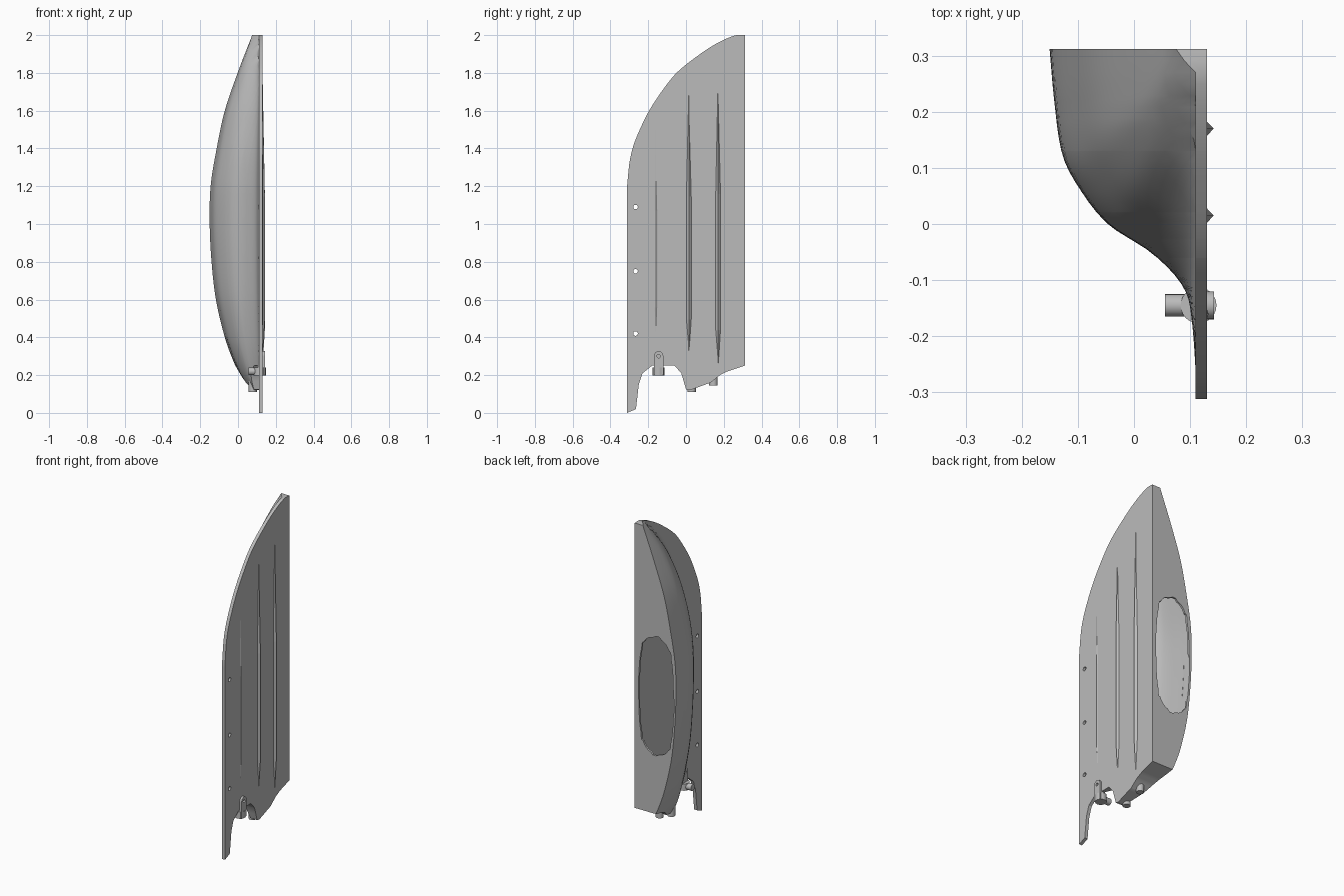
import bpy, bmesh, math
from mathutils import Matrix

if "Cube" in bpy.data.objects:
    bpy.data.objects.remove(bpy.data.objects["Cube"])

grey = bpy.data.materials.new("light grey")
grey.use_nodes = True
COLOUR = (0.5, 0.5, 0.5, 1)
grey.diffuse_color = COLOUR
grey.node_tree.nodes["Principled BSDF"].inputs["Base Color"].default_value = COLOUR

PLATE, BACK, FRONT = 0.13, 0.312, -0.312


def curve(points, v, smooth=True):
    """Interpolate a profile, with rounded or straight spans."""
    if v <= points[0][0]:
        return points[0][1]
    for i in range(len(points) - 1):
        (a, fa), (b, fb) = points[i], points[i + 1]
        if v <= b:
            u = (v - a) / (b - a)
            if not smooth:
                return fa + (fb - fa) * u
            slope = (fb - fa) / (b - a)
            p, q = points[max(i - 1, 0)], points[min(i + 2, len(points) - 1)]
            s0 = slope if i == 0 else (fb - p[1]) / (b - p[0])
            s1 = slope if i + 2 >= len(points) else (q[1] - fa) / (q[0] - a)
            h = b - a
            return ((2*u**3 - 3*u*u + 1) * fa + (u**3 - 2*u*u + u) * h * s0
                    + (3*u*u - 2*u**3) * fb + (u**3 - u*u) * h * s1)
    return points[-1][1]


# Hull profiles: top edge (y, z), bottom edge (y, z), depth by height, section
TOP = [(FRONT, 1.2), (-.30, 1.32), (-.28, 1.41), (-.24, 1.51), (-.195, 1.6),
       (-.13, 1.7), (-.05, 1.8), (.075, 1.9), (.17, 1.96), (.265, 2), (BACK, 2)]
LEAD = [(z, y) for y, z in TOP[:-1]]
BOTTOM = [(FRONT, 0), (-.265, .02), (-.25, .15), (-.23, .21), (-.18, .25),
          (-.06, .25), (-.025, .21), (0, .125), (.02, .12), (.13, .16),
          (.18, .2), (.22, .22), (BACK, .25)]
DEPTH = [(0, .02), (.12, .07), (.2, .12), (.3, .165), (.4, .2), (.6, .247),
         (.8, .27), (1, .28), (1.2, .275), (1.4, .243), (1.6, .2), (1.8, .132), (2, .055)]
SECTION = [(0, 1), (.15, .97), (.3, .92), (.385, .83), (.5, .63), (.58, .36),
           (.66, .18), (.73, .11), (1, .06)]


def hull_depth(y, z):
    t = (BACK - y) / (BACK - curve(LEAD, z))
    return max(.02, curve(DEPTH, z) * curve(SECTION, min(t, 1)))


def finish(name, bm, smooth=True):
    bmesh.ops.recalc_face_normals(bm, faces=bm.faces)
    mesh = bpy.data.meshes.new(name)
    bm.to_mesh(mesh)
    bm.free()
    mesh.materials.append(grey)
    ob = bpy.data.objects.new(name, mesh)
    bpy.context.collection.objects.link(ob)
    if smooth:
        shade(ob)
    return ob


def shade(ob):
    bpy.ops.object.select_all(action='DESELECT')
    ob.select_set(True)
    bpy.context.view_layer.objects.active = ob
    bpy.ops.object.shade_smooth_by_angle(angle=math.radians(32))


def hull_solid(name, ys, rows, wall=0, margin=0):
    """Closed body between the flat plate and the bulged skin."""
    bm = bmesh.new()
    plate, skin = [], []
    for y in ys:
        lo = curve(BOTTOM, y, False) + margin
        hi = curve(TOP, y) - margin
        zs = [lo + (hi - lo) * j / rows for j in range(rows + 1)]
        plate.append([bm.verts.new((PLATE - wall, y, z)) for z in zs])
        skin.append([bm.verts.new((min(PLATE - hull_depth(y, z) + wall,
                                       PLATE - wall - .003), y, z)) for z in zs])
    n = len(ys) - 1
    for side in (plate, skin):
        for i in range(n):
            for j in range(rows):
                bm.faces.new((side[i][j], side[i+1][j], side[i+1][j+1], side[i][j+1]))
    for i in range(n):
        for j in (0, rows):
            bm.faces.new((plate[i][j], plate[i+1][j], skin[i+1][j], skin[i][j]))
    for i in (0, n):
        for j in range(rows):
            bm.faces.new((plate[i][j], plate[i][j+1], skin[i][j+1], skin[i][j]))
    return finish(name, bm, False)


def cut(ob, cutter):
    mod = ob.modifiers.new("cut", 'BOOLEAN')
    mod.operation, mod.solver, mod.object = 'DIFFERENCE', 'EXACT', cutter
    bpy.context.view_layer.objects.active = ob
    bpy.ops.object.modifier_apply(modifier=mod.name)
    bpy.data.objects.remove(cutter)


def rod(name, centre, radius, length, axis='Z', sides=20):
    bm = bmesh.new()
    turn = {'X': Matrix.Rotation(math.pi / 2, 4, 'Y'), 'Z': Matrix()}[axis]
    bmesh.ops.create_cone(bm, cap_ends=True, segments=sides, radius1=radius,
                          radius2=radius, depth=length,
                          matrix=Matrix.Translation(centre) @ turn)
    return finish(name, bm)


def prism(name, outline, axis, start, end):
    """Extrude a flat outline along x or y."""
    bm = bmesh.new()
    place = (lambda p, d: (d, p[0], p[1])) if axis == 'X' else (lambda p, d: (p[0], d, p[1]))
    a = [bm.verts.new(place(p, start)) for p in outline]
    b = [bm.verts.new(place(p, end)) for p in outline]
    bm.faces.new(a)
    bm.faces.new(b)
    for i in range(len(a)):
        k = (i + 1) % len(a)
        bm.faces.new((a[i], a[k], b[k], b[i]))
    return finish(name, bm)


# Hull shell
ys = sorted({round(FRONT + (BACK - FRONT) * (i / 44) ** 1.5, 4) for i in range(45)}
            | {y for y, z in BOTTOM})
hull = hull_solid("hull", ys, 56)

# Hollow inside
inner = [-.07 + i * (BACK - .012 + .07) / 20 for i in range(21)]
cut(hull, hull_solid("hollow_cutter", inner, 40, .01, .06))

# Notched opening in the back wall
opening = []
for i in range(80):
    a = math.tau * i / 80
    c, s = math.cos(a), math.sin(a)
    r = 1 + (.035 if i % 10 in (0, 1) else 0)
    opening.append((-.015 + .117 * r * math.copysign(abs(c) ** .65, c),
                    .975 + .355 * r * math.copysign(abs(s) ** .65, s)))
cut(hull, prism("opening_cutter", opening, 'Y', BACK - .05, BACK + .05))

# Mounting holes along the front flange
for z in (.42, .75, 1.09):
    cut(hull, rod("hole_cutter", (.12, -.267, z), .012, .1, 'X'))
shade(hull)

# Long strakes on the flat side, tapered at both ends
for y, low, high, rise in ((-.16, .43, 1.5, .003), (.015, .33, 1.69, .012), (.17, .26, 1.76, .012)):
    bm = bmesh.new()
    rings = []
    for k, size in ((0, .1), (.12, 1), (.6, 1), (1, .05)):
        z = low + (high - low) * k
        rings.append([bm.verts.new(p) for p in (
            (PLATE - .003, y - .016 * size, z), (PLATE + rise * size, y, z),
            (PLATE - .003, y + .016 * size, z))])
    for a, b in zip(rings, rings[1:]):
        for i in range(3):
            bm.faces.new((a[i], a[(i+1) % 3], b[(i+1) % 3], b[i]))
    bm.faces.new(rings[0])
    bm.faces.new(rings[-1])
    finish("strake", bm, False)

# Bracket: rounded lug, foot block and pin
BY = -.145
lug = [(BY - .025, .2), (BY + .025, .2)] + [
    (BY + .025 * math.cos(a), .3 + .027 * math.sin(a))
    for a in (math.pi * i / 12 for i in range(13))]
lug_ob = prism("bracket_lug", lug, 'X', .105, .143)
cut(lug_ob, rod("pin_hole_cutter", (.12, BY, .3), .009, .1, 'X'))
shade(lug_ob)
rod("bracket_foot", (.115, BY, .22), .032, .042, sides=24)
rod("bracket_pin", (.09, BY, .22), .02, .07, 'X')

# Bolt bosses under the stern
for y, z in ((.03, .14), (.145, .175)):
    rod("bolt_boss", (.078, y, z), .022, .06)
